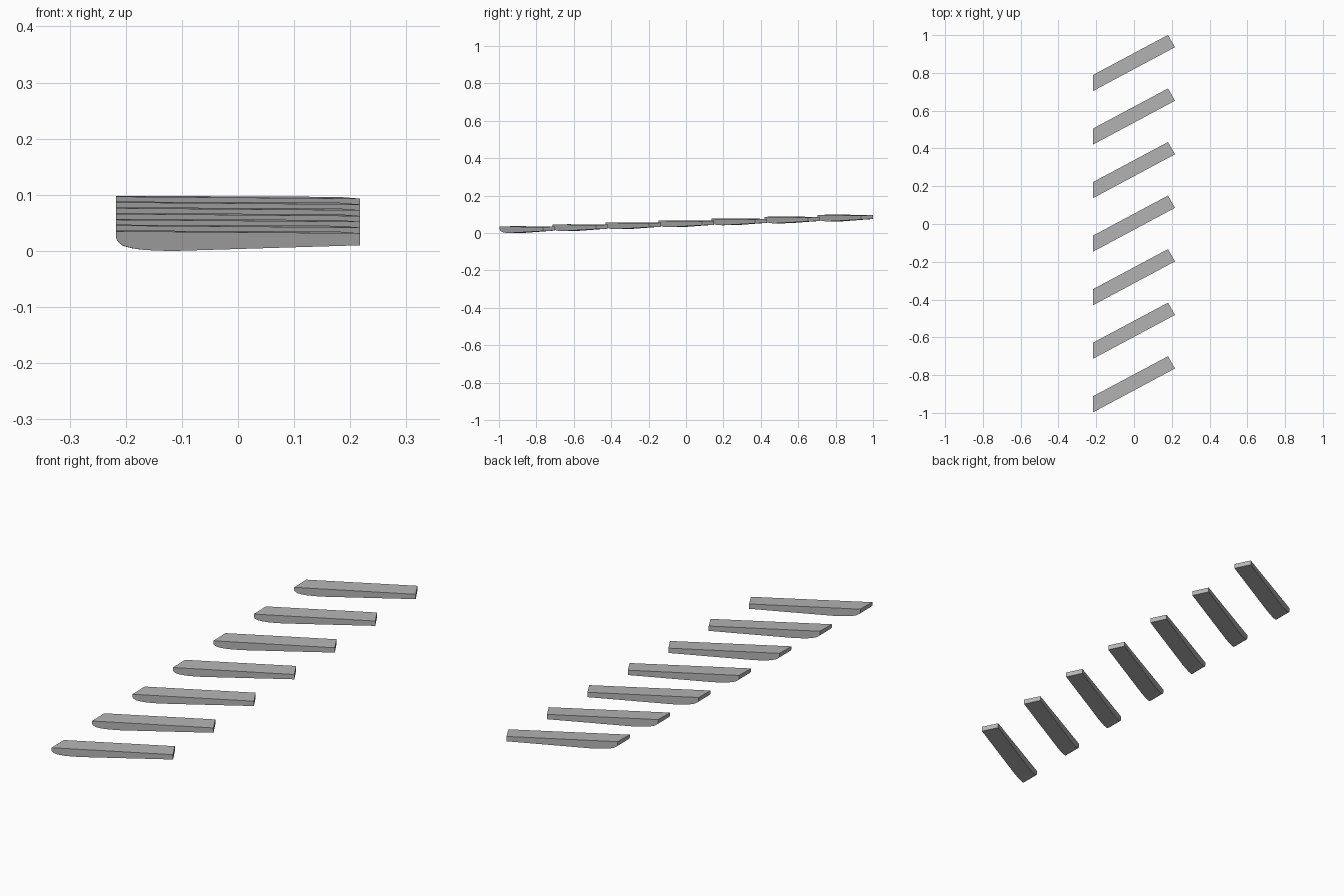
import bpy
import bmesh

cube = bpy.data.objects.get("Cube")
if cube:
    bpy.data.objects.remove(cube, do_unlink=True)

# One flat grey for every slat
grey = bpy.data.materials.new("mid_grey")
grey.use_nodes = True
colour = (0.46, 0.46, 0.46, 1)
grey.diffuse_color = colour
grey.node_tree.nodes["Principled BSDF"].inputs["Base Color"].default_value = colour

COUNT, STEP_Y, STEP_Z = 7, 0.2835, 0.0103
LEFT, RIGHT_FRONT, RIGHT_BACK = -0.217, 0.217, 0.18

# Underside rounding at the mitred end: distance along slat (0 to 1), height
UNDERSIDE = [(0, 0.022), (0.01, 0.015), (0.03, 0.009), (0.065, 0.005),
             (0.11, 0.002), (0.17, 0.0005), (0.24, 0.0), (1, 0.010)]


def side_loop(bm, start, end, top_start, top_end, lift):
    """Vertical outline of one long side of a slat."""
    def point(t, z):
        return bm.verts.new((start[0] + (end[0] - start[0]) * t,
                             start[1] + (end[1] - start[1]) * t, z))
    loop = [point(0, top_start)]
    loop += [point(t, z + lift * t) for t, z in UNDERSIDE]
    loop.append(point(1, top_end))
    return loop


def make_slat_mesh():
    bm = bmesh.new()
    front = side_loop(bm, (LEFT, -0.997), (RIGHT_FRONT, -0.765), 0.035, 0.0315, 0)
    back = side_loop(bm, (LEFT, -0.912), (RIGHT_BACK, -0.70), 0.0365, 0.0345, 0.003)
    bm.faces.new(front)
    bm.faces.new(back[::-1])
    for i in range(len(front)):
        j = (i + 1) % len(front)
        bm.faces.new((front[i], back[i], back[j], front[j]))
    bmesh.ops.recalc_face_normals(bm, faces=bm.faces[:])
    mesh = bpy.data.meshes.new("slat")
    bm.to_mesh(mesh)
    bm.free()
    mesh.materials.append(grey)
    return mesh


# Row of slats, each a little higher than the one in front
slat_mesh = make_slat_mesh()
for i in range(COUNT):
    slat = bpy.data.objects.new(f"slat_{i + 1}", slat_mesh)
    slat.location = (0, i * STEP_Y, i * STEP_Z)
    bpy.context.collection.objects.link(slat)
